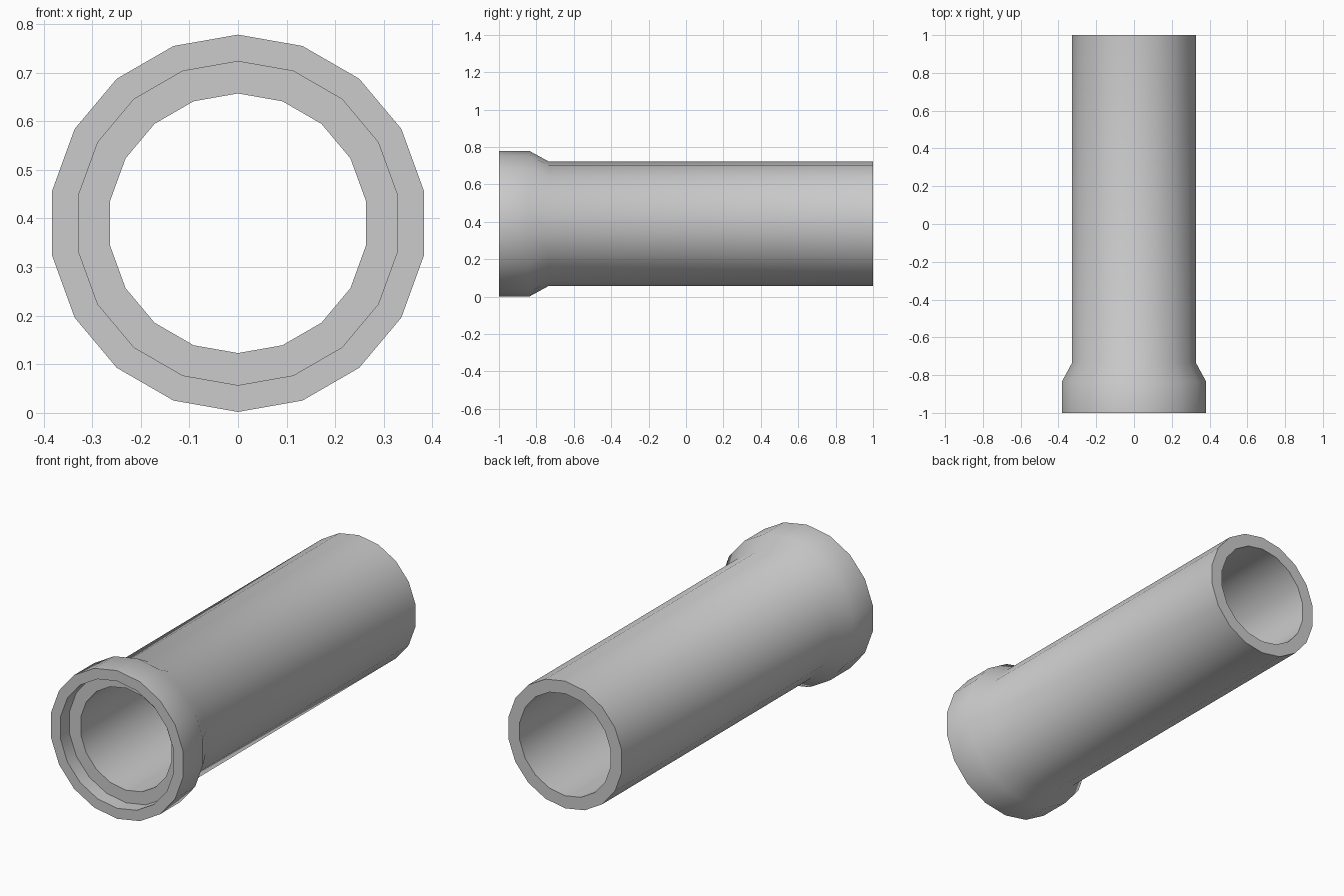
import bpy, bmesh, math

cube = bpy.data.objects.get("Cube")
if cube:
    bpy.data.objects.remove(cube, do_unlink=True)

SIDES = 18
BELL, TUBE, BORE = 0.388, 0.333, 0.267   # radii
AXIS_Z = 0.39

# Pipe wall section as (radius, y): outside front to back, then inside back to front
wall = [(BELL, -1), (BELL, -0.835), (TUBE, -0.735), (TUBE, 1),
        (BORE, 1), (BORE, -0.925), (TUBE, -0.925), (TUBE, -1)]

# Single grey material
grey = bpy.data.materials.new("plain grey")
grey.use_nodes = True
colour = (0.6, 0.6, 0.6, 1)
grey.diffuse_color = colour
grey.node_tree.nodes["Principled BSDF"].inputs["Base Color"].default_value = colour

# Sweep the closed section around the pipe axis
bm = bmesh.new()
rings = []
for radius, y in wall:
    ring = []
    for i in range(SIDES):
        a = math.tau * i / SIDES
        ring.append(bm.verts.new((radius * math.sin(a), y, AXIS_Z + radius * math.cos(a))))
    rings.append(ring)
for k, ring in enumerate(rings):
    following = rings[(k + 1) % len(rings)]
    for i in range(SIDES):
        j = (i + 1) % SIDES
        bm.faces.new((ring[i], ring[j], following[j], following[i]))
bmesh.ops.recalc_face_normals(bm, faces=bm.faces)

mesh = bpy.data.meshes.new("socket_pipe")
bm.to_mesh(mesh)
bm.free()
mesh.materials.append(grey)
pipe = bpy.data.objects.new("socket_pipe", mesh)
bpy.context.collection.objects.link(pipe)

# Smooth around the barrel, crisp at the rims and ledge
bpy.ops.object.select_all(action='DESELECT')
pipe.select_set(True)
bpy.context.view_layer.objects.active = pipe
bpy.ops.object.shade_smooth_by_angle(angle=math.radians(40))
